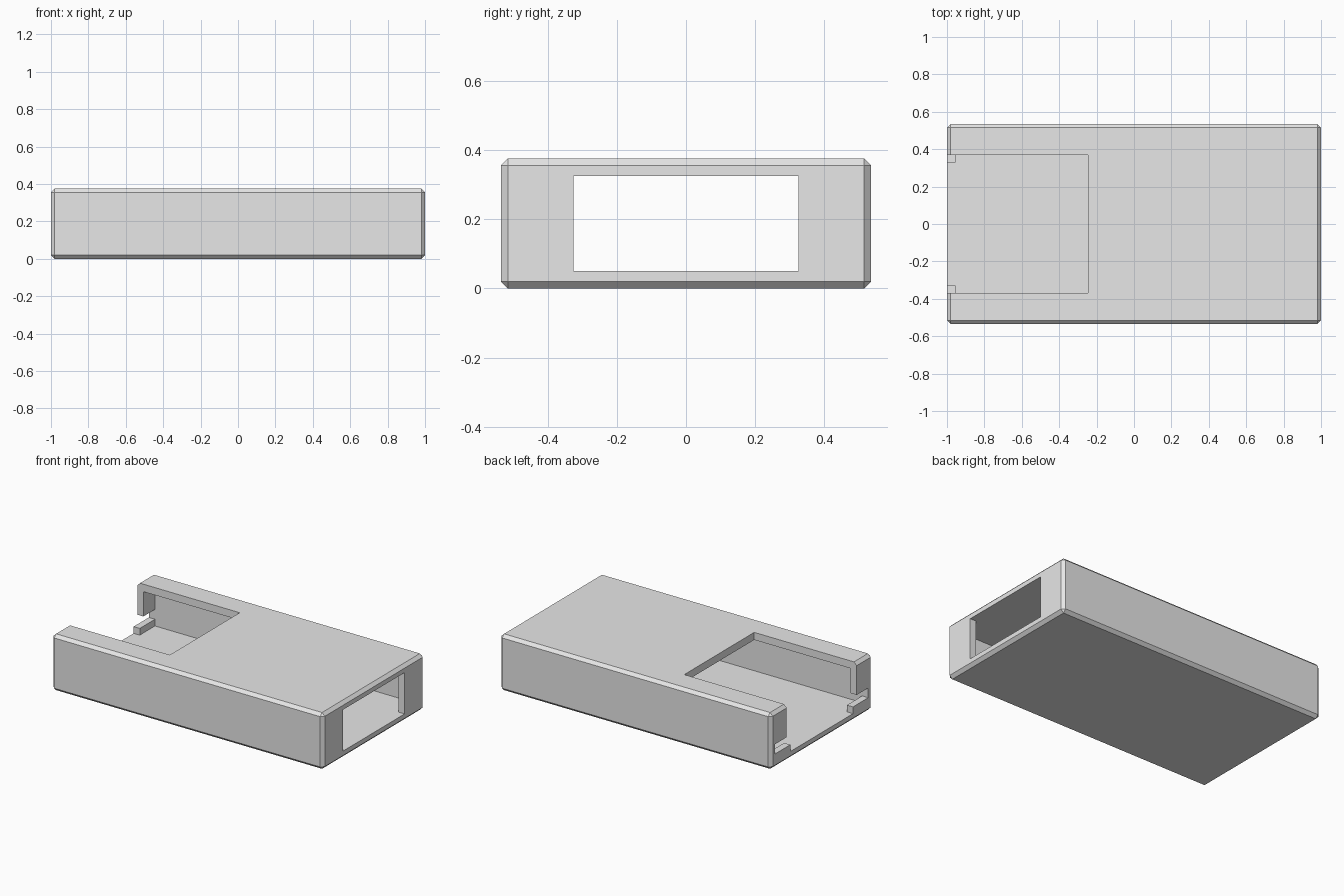
import bpy, math

cube = bpy.data.objects.get("Cube")
if cube:
    bpy.data.objects.remove(cube, do_unlink=True)

# Single grey plastic
grey = bpy.data.materials.new("grey_plastic")
grey.use_nodes = True
colour = (0.8, 0.8, 0.8, 1)
grey.diffuse_color = colour
grey.node_tree.nodes["Principled BSDF"].inputs["Base Color"].default_value = colour

L, W, H = 1.0, 0.535, 0.375      # half length, half width, height
WALL = 0.045                     # wall thickness
FLOOR, ROOF = 0.05, 0.325        # inner floor and ceiling heights


def box(name, x0, x1, half_y, z0, z1):
    """Box centred on y = 0 with its scale applied."""
    bpy.ops.mesh.primitive_cube_add(size=1, location=((x0 + x1) / 2, 0, (z0 + z1) / 2))
    ob = bpy.context.object
    ob.name = name
    ob.scale = (x1 - x0, 2 * half_y, z1 - z0)
    bpy.ops.object.transform_apply(location=True, rotation=True, scale=True)
    ob.data.materials.append(grey)
    return ob


# Outer shell with chamfered edges
case = box("case_shell", -L, L, W, 0, H)
bevel = case.modifiers.new("edge_chamfer", 'BEVEL')
bevel.width = 0.02
bevel.segments = 1

# Openings: inner cavity, right end window, roof cutout, end slot, end doorway
cutters = [
    box("cavity", -L + WALL, L - WALL, W - WALL, FLOOR, ROOF),
    box("end_window", 0.8, L + 0.1, 0.325, FLOOR, ROOF),
    box("roof_cutout", -L - 0.1, -0.245, 0.368, 0.16, H + 0.1),
    box("end_slot", -L - 0.1, -0.9, W - WALL, 0.095, 0.16),
    box("end_doorway", -L - 0.1, -0.9, 0.33, FLOOR, 0.13),
]
for cutter in cutters:
    cutter.hide_render = True
    mod = case.modifiers.new(cutter.name, 'BOOLEAN')
    mod.operation = 'DIFFERENCE'
    mod.solver = 'EXACT'
    mod.object = cutter

# Bake the modifiers and drop the cutters
bpy.context.view_layer.update()
evaluated = case.evaluated_get(bpy.context.evaluated_depsgraph_get())
mesh = bpy.data.meshes.new_from_object(evaluated)
case.modifiers.clear()
case.data = mesh
for cutter in cutters:
    bpy.data.objects.remove(cutter, do_unlink=True)

# Crisp chamfers
bpy.ops.object.select_all(action='DESELECT')
case.select_set(True)
bpy.context.view_layer.objects.active = case
bpy.ops.object.shade_smooth_by_angle(angle=math.radians(30))
